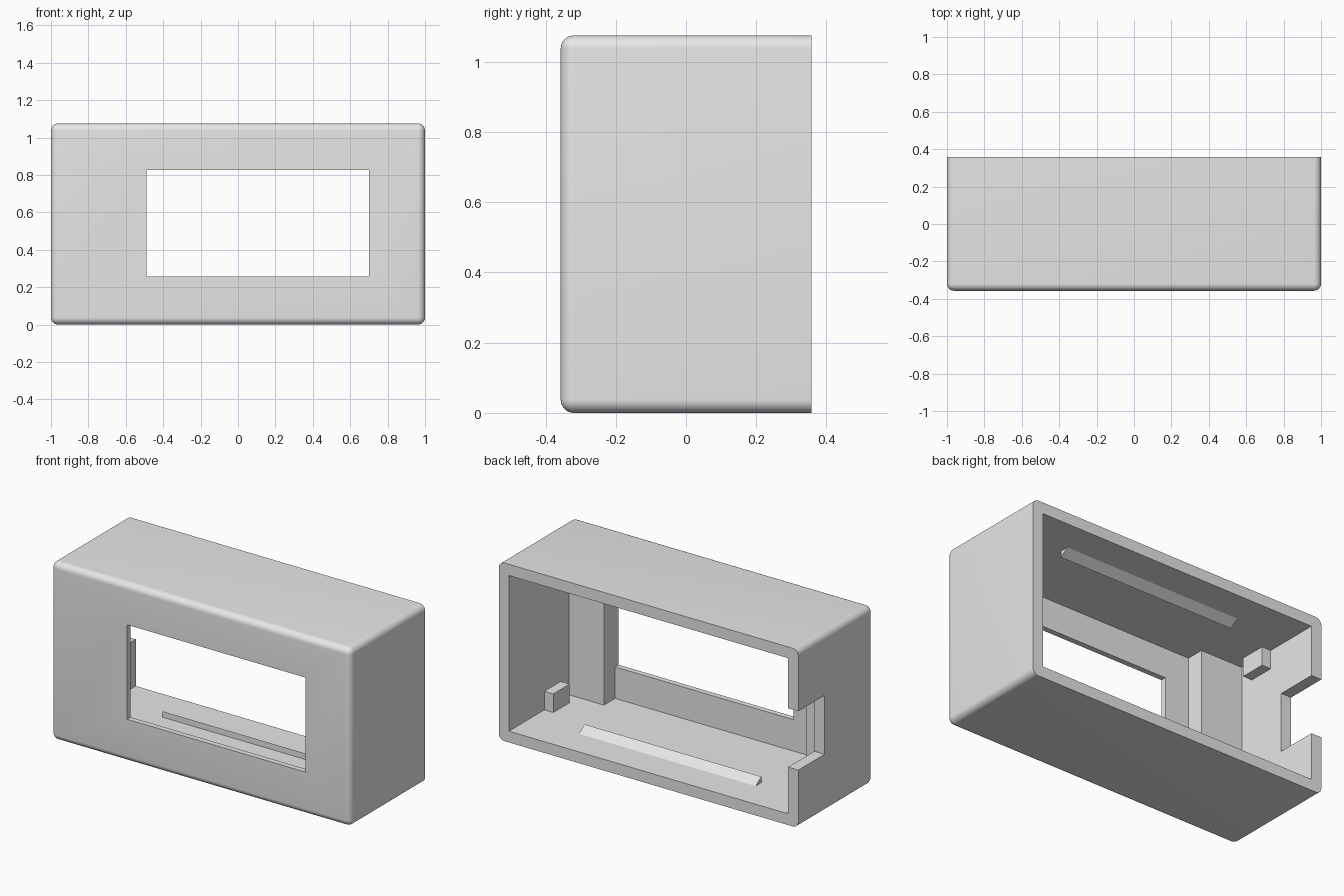
import bpy, bmesh
from mathutils import Vector

default = bpy.data.objects.get("Cube")
if default:
    bpy.data.objects.remove(default, do_unlink=True)

# Overall sizes
W, D, H = 1.0, 0.357, 1.075        # half width, half depth, height
WALL, FRONT = 0.068, 0.033         # side wall and front panel thickness
IN_X, IN_Y = W - WALL, -D + FRONT  # inner faces of the sides and front
LOW, HIGH = WALL, H - WALL         # inner floor and ceiling

grey = bpy.data.materials.new("plain grey")
grey.use_nodes = True
colour = (0.8, 0.8, 0.8, 1)
grey.diffuse_color = colour
grey.node_tree.nodes["Principled BSDF"].inputs["Base Color"].default_value = colour


def finish(name, bm):
    """Turn a bmesh into a named grey object."""
    bmesh.ops.recalc_face_normals(bm, faces=bm.faces)
    mesh = bpy.data.meshes.new(name)
    bm.to_mesh(mesh)
    bm.free()
    mesh.materials.append(grey)
    obj = bpy.data.objects.new(name, mesh)
    bpy.context.collection.objects.link(obj)
    return obj


def box_mesh(x, y, z):
    """Box spanning the given (min, max) ranges."""
    bm = bmesh.new()
    bmesh.ops.create_cube(bm, size=1)
    for v in bm.verts:
        v.co = Vector([(a + b) / 2 + c * (b - a) for (a, b), c in zip((x, y, z), v.co)])
    return bm


def box(name, x, y, z):
    return finish(name, box_mesh(x, y, z))


# Case body: every edge rounded except those around the open back
bm = box_mesh((-W, W), (-D, D), (0, H))
rounded = [e for e in bm.edges if min(v.co.y for v in e.verts) < 0]
bmesh.ops.bevel(bm, geom=rounded, offset=0.038, offset_type='OFFSET',
                segments=8, profile=0.5, affect='EDGES')
case = finish("case_shell", bm)

# Hollow, display window and cable notch
cutters = [
    box("hollow_cutter", (-IN_X, IN_X), (IN_Y, 0.6), (LOW, HIGH)),
    box("window_cutter", (-0.49, 0.70), (-0.6, -0.2), (0.258, 0.828)),
    box("notch_cutter", (-1.2, -0.8), (0.107, 0.6), (0.35, 0.705)),
]
for cutter in cutters:
    cutter.hide_render = True
    mod = case.modifiers.new(cutter.name, 'BOOLEAN')
    mod.operation = 'DIFFERENCE'
    mod.solver = 'EXACT'
    mod.object = cutter
bpy.context.view_layer.objects.active = case
case.select_set(True)
for mod in list(case.modifiers):
    bpy.ops.object.modifier_apply(modifier=mod.name)
for cutter in cutters:
    bpy.data.objects.remove(cutter, do_unlink=True)
bpy.ops.object.shade_smooth_by_angle()

# Full-height pillars behind the front panel
box("left_pillar", (0.70, IN_X), (IN_Y, -0.217), (LOW, HIGH))
box("right_pillar", (-IN_X, -0.65), (IN_Y, -0.217), (LOW, HIGH))

# Small stop blocks in the four inner corners
for side, s in (("left", 1), ("right", -1)):
    xs = sorted((s * (IN_X - 0.06), s * IN_X))
    box(side + "_lower_stop", xs, (-0.137, 0.02), (LOW, LOW + 0.112))
    box(side + "_upper_stop", xs, (-0.137, 0.02), (HIGH - 0.112, HIGH))


def catch_ridge(name, z, direction):
    """Wedge with a steep front and a ramp toward the back."""
    bm = bmesh.new()
    profile = [(0.11, z), (0.165, z), (0.11, z + direction * 0.036)]
    face = bm.faces.new([bm.verts.new((-0.58, y, h)) for y, h in profile])
    ends = bmesh.ops.extrude_face_region(bm, geom=[face])["geom"]
    bmesh.ops.translate(bm, vec=(1.18, 0, 0),
                        verts=[g for g in ends if isinstance(g, bmesh.types.BMVert)])
    return finish(name, bm)


# Snap ridges that hold the back cover
catch_ridge("lower_catch", LOW, 1)
catch_ridge("upper_catch", HIGH, -1)
